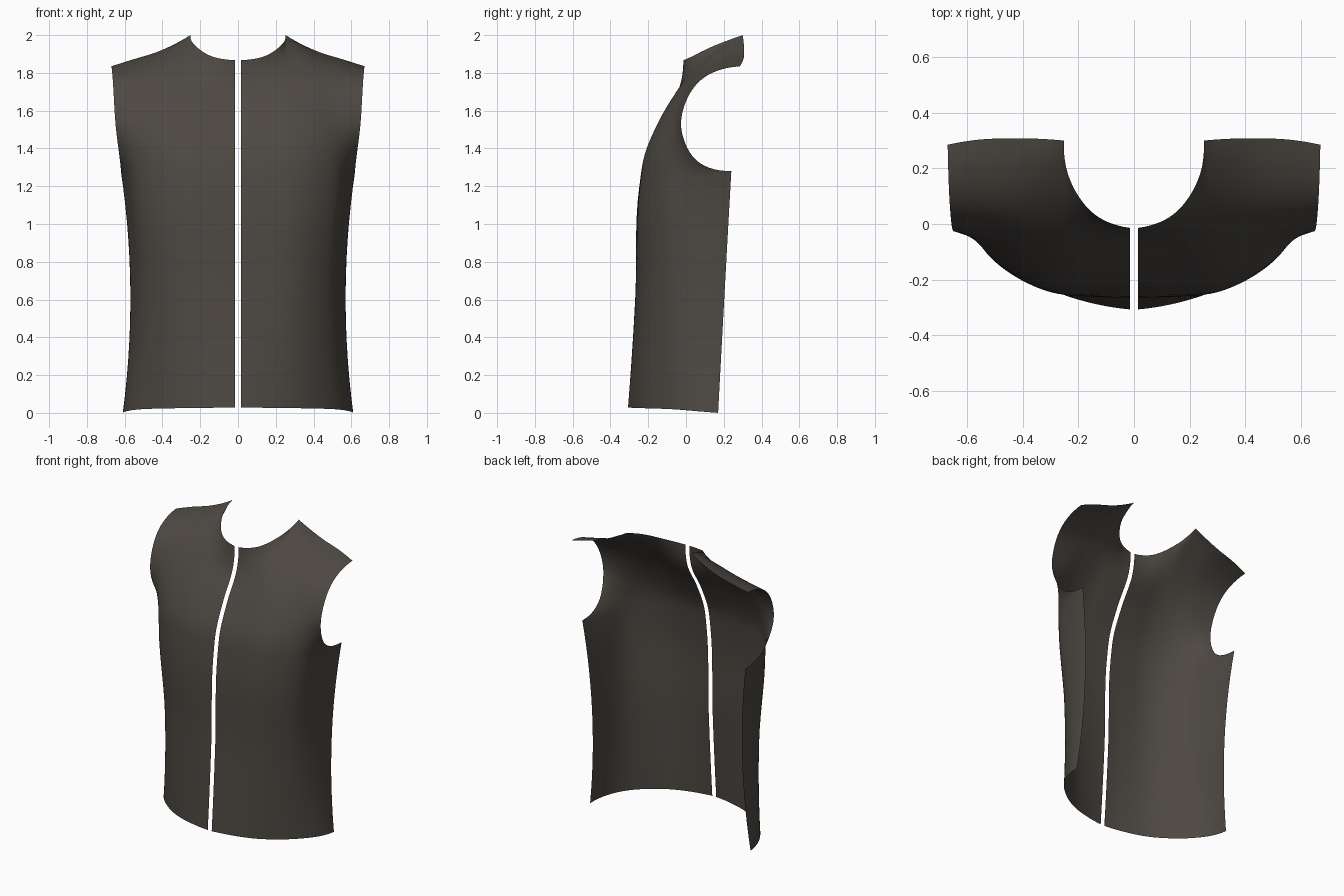
import bpy
from mathutils import Vector

if "Cube" in bpy.data.objects:
    bpy.data.objects.remove(bpy.data.objects["Cube"])

STEPS = 7  # mesh cells between two guide points

cloth = bpy.data.materials.new("dark_brown_cloth")
cloth.diffuse_color = (0.075, 0.065, 0.055, 1)
cloth.use_nodes = True
cloth.node_tree.nodes["Principled BSDF"].inputs["Base Color"].default_value = cloth.diffuse_color

# Guide curves of one panel, hem to top, from the centre opening out to the side
centre = [(.015, -.307, .028), (.015, -.268, .62), (.015, -.246, 1.2), (.015, -.218, 1.36),
          (.015, -.14, 1.535), (.015, -.032, 1.73), (.015, -.014, 1.867)]
inner = [(.15, -.285, .027), (.15, -.262, .62), (.15, -.246, 1.2), (.14, -.22, 1.36),
         (.13, -.14, 1.54), (.125, -.03, 1.735), (.125, .023, 1.883)]
bust = [(.30, -.235, .025), (.29, -.236, .62), (.29, -.238, 1.2), (.28, -.216, 1.36),
        (.26, -.14, 1.55), (.24, -.012, 1.755), (.22, .136, 1.938)]
princess = [(.42, -.16, .023), (.405, -.175, .62), (.42, -.19, 1.2), (.42, -.173, 1.37),
            (.40, -.112, 1.55), (.34, .035, 1.79), (.252, .30, 2.0)]
outer = [(.53, -.05, .018), (.50, -.08, .63), (.525, -.11, 1.21), (.53, -.10, 1.37),
         (.52, -.068, 1.54), (.47, .06, 1.785), (.43, .308, 1.91)]
flank = [(.593, .07, .008), (.555, .065, .64), (.587, .045, 1.24), (.592, -.025, 1.36),
         (.59, -.045, 1.525), (.57, .062, 1.765), (.56, .303, 1.87)]
side = [(.61, .17, 0), (.57, .205, .65), (.62, .24, 1.28), (.625, .055, 1.337),
        (.647, -.026, 1.515), (.662, .065, 1.75), (.67, .285, 1.835)]


def spline(points, corner=None):
    """Smooth curve through the points, with an optional sharp corner."""
    if corner:
        return spline(points[:corner + 1]) + spline(points[corner:])[1:]
    p = [Vector(q) for q in points]
    h = [(b - a).length for a, b in zip(p, p[1:])]
    s = [(b - a) / d for a, b, d in zip(p, p[1:], h)]
    m = [(s[i] * h[i + 1] + s[i + 1] * h[i]) / (h[i] + h[i + 1]) for i in range(len(s) - 1)]
    m = [2 * s[0] - m[0]] + m + [2 * s[-1] - m[-1]]
    out = []
    for i, d in enumerate(h):
        for k in range(STEPS):
            t = k / STEPS
            a, b = t * t * (3 - 2 * t), t * (1 - t)
            out.append(p[i] * (1 - a) + p[i + 1] * a
                       + d * b * ((1 - t) * m[i] - t * m[i + 1]))
    return out + [p[-1]]


# Loft: side guide turns sharply at the underarm, top row at the neck point
guides = [spline(g) for g in (centre, inner, bust, princess, outer, flank)]
guides.append(spline(side, corner=2))
levels = list(zip(*guides))
rows = [spline(r, corner=3 if i == len(levels) - 1 else None) for i, r in enumerate(levels)]
n = len(rows[0])

# Two mirrored front panels
for name, sign in (("right_front_panel", 1), ("left_front_panel", -1)):
    verts = [(v.x * sign, v.y, v.z) for r in rows for v in r]
    faces = []
    for j in range(len(rows) - 1):
        for i in range(n - 1):
            a = j * n + i
            f = (a, a + 1, a + n + 1, a + n)
            faces.append(f if sign > 0 else f[::-1])
    mesh = bpy.data.meshes.new(name)
    mesh.from_pydata(verts, [], faces)
    mesh.materials.append(cloth)
    mesh.shade_smooth()
    obj = bpy.data.objects.new(name, mesh)
    bpy.context.collection.objects.link(obj)
